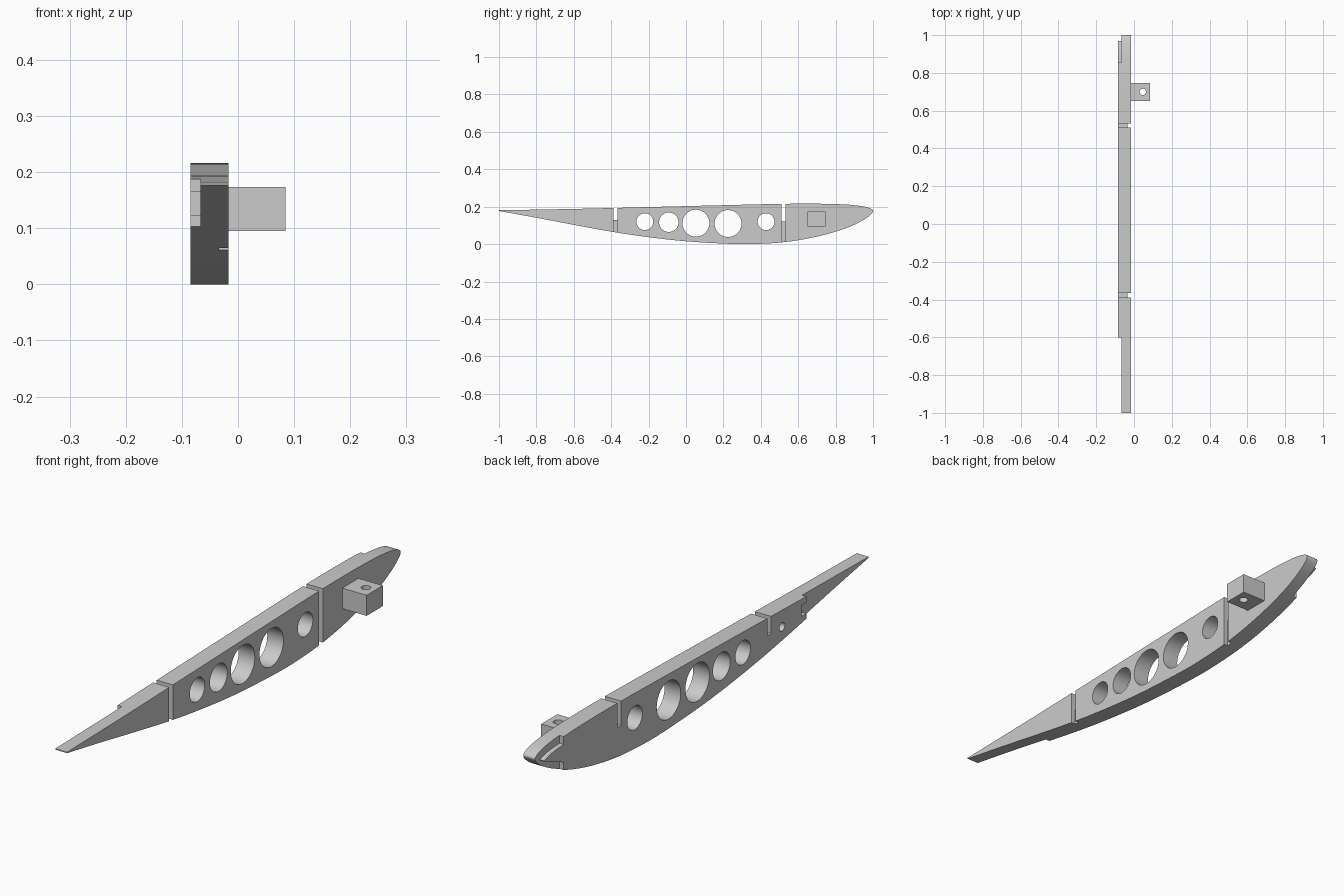
import bpy
import bmesh
import math
from mathutils import Vector, Matrix

old = bpy.data.objects.get("Cube")
if old:
    bpy.data.objects.remove(old)

# One plain grey for everything
grey = bpy.data.materials.new("plain_grey")
grey.use_nodes = True
colour = (0.6, 0.6, 0.6, 1)
grey.diffuse_color = colour
grey.node_tree.nodes["Principled BSDF"].inputs["Base Color"].default_value = colour

X_BACK, X_STEP, X_FACE = -0.085, -0.067, -0.017


def finish(name, bm):
    bmesh.ops.recalc_face_normals(bm, faces=bm.faces)
    mesh = bpy.data.meshes.new(name)
    bm.to_mesh(mesh)
    bm.free()
    mesh.materials.append(grey)
    obj = bpy.data.objects.new(name, mesh)
    bpy.context.collection.objects.link(obj)
    return obj


def slab(name, outline, x0, x1):
    """Extrude a (y, z) outline between two x positions."""
    bm = bmesh.new()
    ends = [[bm.verts.new((x, p[0], p[1])) for p in outline] for x in (x0, x1)]
    near, far = ends
    bm.faces.new(near)
    bm.faces.new(far[::-1])
    for i in range(len(outline)):
        bm.faces.new((near[i], near[i - 1], far[i - 1], far[i]))
    return finish(name, bm)


def box(name, x0, x1, y0, y1, z0, z1):
    return slab(name, [(y0, z0), (y1, z0), (y1, z1), (y0, z1)], x0, x1)


def rod(name, centre, radius, depth, axis="X"):
    turn = Matrix.Rotation(math.pi / 2, 4, "Y") if axis == "X" else Matrix()
    bm = bmesh.new()
    bmesh.ops.create_cone(bm, cap_ends=True, segments=48, radius1=radius,
                          radius2=radius, depth=depth,
                          matrix=Matrix.Translation(centre) @ turn)
    return finish(name, bm)


def cut(target, cutter):
    mod = target.modifiers.new("cut", "BOOLEAN")
    mod.operation = "DIFFERENCE"
    mod.solver = "EXACT"
    mod.object = cutter
    bpy.context.view_layer.objects.active = target
    bpy.ops.object.modifier_apply(modifier=mod.name)
    bpy.data.objects.remove(cutter)


def smooth_path(points, steps=7):
    """Catmull-Rom curve through the points."""
    pts = [Vector(p) for p in points]
    pts = [2 * pts[0] - pts[1]] + pts + [2 * pts[-1] - pts[-2]]
    path = []
    for a, b, c, d in zip(pts, pts[1:], pts[2:], pts[3:]):
        for i in range(steps):
            t = i / steps
            path.append(0.5 * (2 * b + (c - a) * t + (2 * a - 5 * b + 4 * c - d) * t * t
                               + (3 * b - a - 3 * c + d) * t ** 3))
    return path + [pts[-2]]


# Airfoil outline: tail, along the top, round the nose, back underneath
profile = smooth_path([
    (-1, 0.181), (-0.6, 0.188), (-0.2, 0.198), (0.2, 0.208), (0.5, 0.215),
    (0.7, 0.216), (0.85, 0.212), (0.94, 0.203), (0.985, 0.191), (1, 0.177),
    (0.985, 0.155), (0.94, 0.124), (0.85, 0.083), (0.7, 0.04), (0.53, 0.011),
    (0.35, 0), (0.2, 0.003), (0, 0.015), (-0.2, 0.037), (-0.39, 0.065),
    (-0.6, 0.103), (-0.8, 0.141), (-1, 0.177)])
rib = slab("wing_rib", profile, X_BACK, X_FACE)

# Lightening holes
for y, z, r in [(-0.22, 0.12, 0.045), (-0.092, 0.117, 0.052), (0.053, 0.112, 0.072),
                (0.225, 0.11, 0.072), (0.428, 0.12, 0.045)]:
    cut(rib, rod("hole_cutter", (-0.05, y, z), r, 0.3))

# Spar slots: open notch from the top, full-height groove on the front face
for y, floor in [(-0.377, 0.128), (0.522, 0.122)]:
    y0, y1 = y - 0.011, y + 0.011
    cut(rib, box("slot_cutter", -0.2, 0.1, y0, y1, floor, 0.4))
    cut(rib, box("groove_cutter", -0.034, 0.1, y0, y1, -0.1, 0.5))

# Thinner tail with a small notch in its step, and a blind pin hole
cut(rib, box("tail_cutter", -0.2, X_STEP, -1.2, -0.6, -0.1, 0.4))
cut(rib, box("notch_cutter", -0.3, X_STEP, -0.7, -0.57, 0.123, 0.165))
cut(rib, rod("pin_cutter", (X_BACK, -0.455, 0.128), 0.016, 0.07))

# Nose rebate: leaves a raised tongue that follows the outline
STEP_Y = 0.855
tongue = smooth_path([(STEP_Y, 0.182), (0.91, 0.178), (0.952, 0.171), (0.97, 0.163),
                      (0.953, 0.153), (0.91, 0.137), (STEP_Y, 0.114)])
frame = [(STEP_Y, -0.1), (1.2, -0.1), (1.2, 0.4), (STEP_Y, 0.4)]
cut(rib, slab("nose_cutter", frame + tongue, -0.2, X_STEP))

# Mounting block with a vertical screw hole
block = box("mounting_block", X_FACE, 0.085, 0.65, 0.747, 0.095, 0.173)
cut(block, rod("screw_cutter", (0.047, 0.7, 0.13), 0.017, 0.3, "Z"))

# Smooth curves, sharp edges
for obj in (rib, block):
    bpy.ops.object.select_all(action="DESELECT")
    obj.select_set(True)
    bpy.context.view_layer.objects.active = obj
    bpy.ops.object.shade_smooth_by_angle(angle=math.radians(30))
